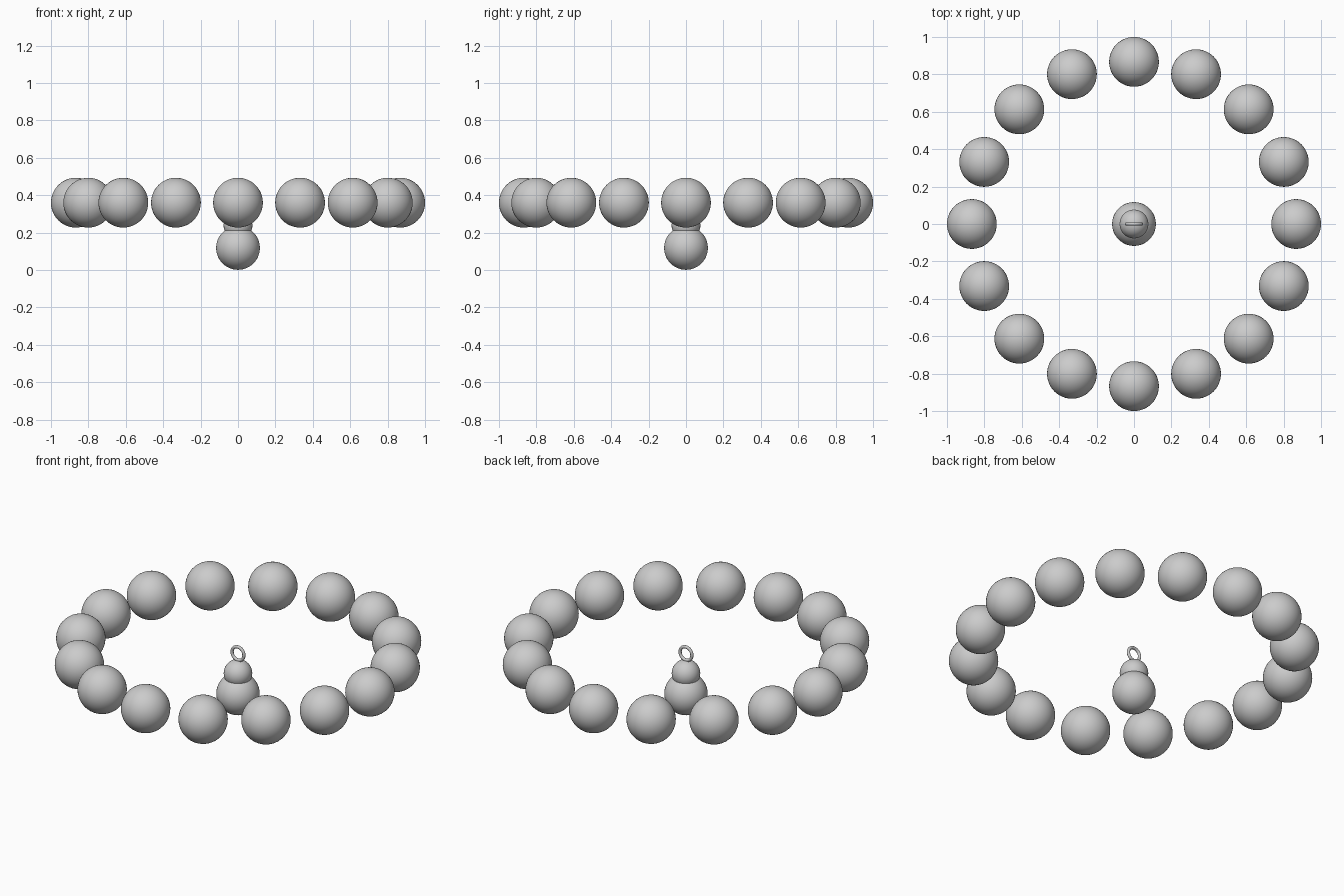
import bpy
from math import cos, sin, pi

if "Cube" in bpy.data.objects:
    bpy.data.objects.remove(bpy.data.objects["Cube"])

BEADS = 16
RING_R, BEAD_R, RING_Z = 0.867, 0.133, 0.36


def smooth(name):
    bpy.context.object.name = name
    bpy.ops.object.shade_smooth()


def ball(name, r, loc):
    bpy.ops.mesh.primitive_uv_sphere_add(segments=48, ring_count=24, radius=r, location=loc)
    smooth(name)


# circle of beads
for i in range(BEADS):
    a = 2 * pi * i / BEADS
    ball(f"bead_{i + 1:02d}", BEAD_R, (RING_R * cos(a), RING_R * sin(a), RING_Z))

# central pendant: large ball, small cap ball and an upright hanging loop
ball("pendant_ball", 0.117, (0, 0, 0.118))
ball("pendant_cap", 0.077, (0, 0, 0.239))
bpy.ops.mesh.primitive_torus_add(major_segments=40, minor_segments=12, major_radius=0.039,
                                 minor_radius=0.009, location=(0, 0, 0.356),
                                 rotation=(pi / 2, 0, 0))
smooth("pendant_loop")
